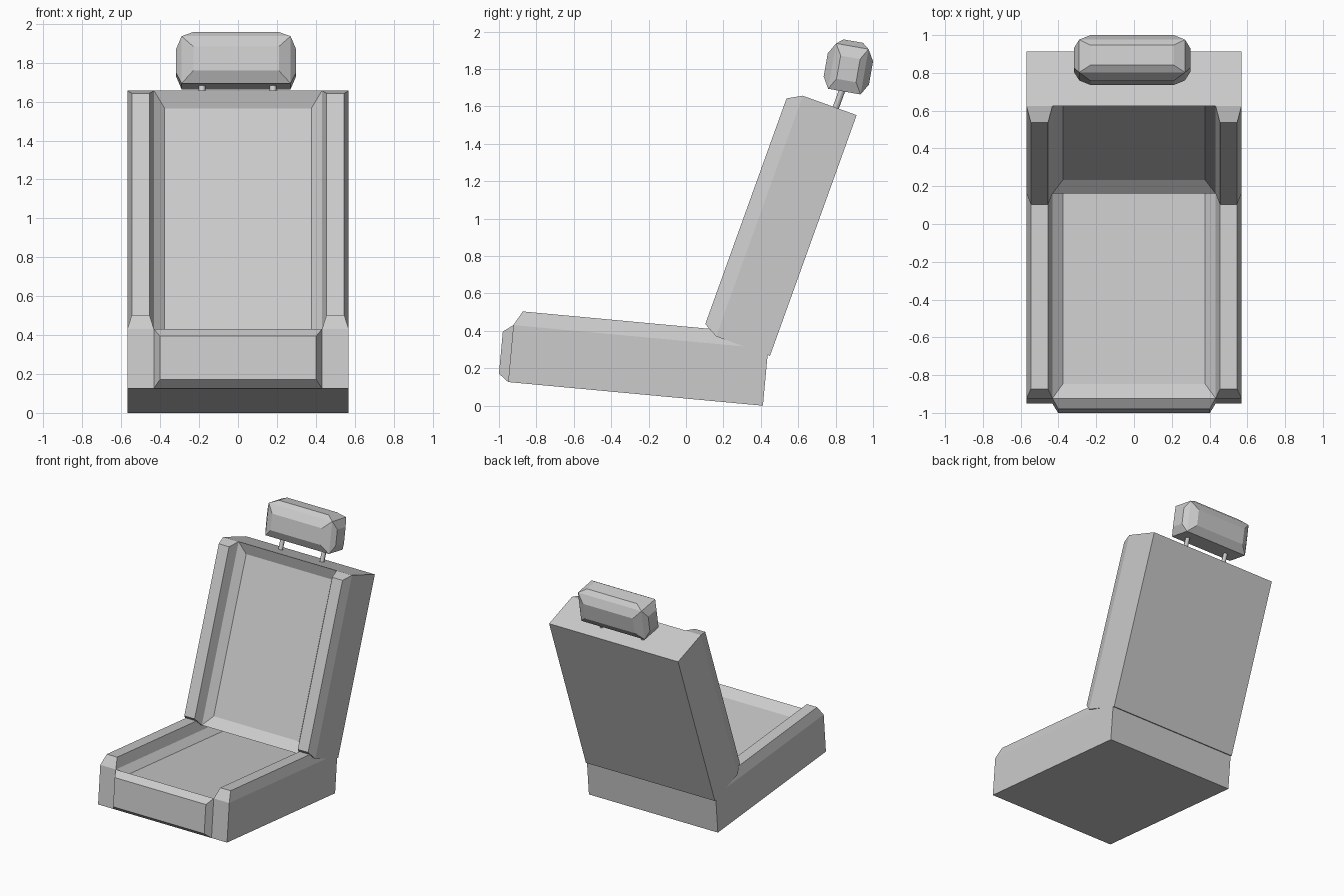
import bpy, bmesh
from math import radians, sin, cos
from mathutils import Vector, Matrix

if "Cube" in bpy.data.objects:
    bpy.data.objects.remove(bpy.data.objects["Cube"])


def padded_box(name, lo, hi, pads, origin, angle):
    """Box in a tilted frame; each pad = (face direction, inset xyz, height)."""
    lo, hi = Vector(lo), Vector(hi)
    size = hi - lo
    bm = bmesh.new()
    bmesh.ops.create_cube(bm, size=1)
    for v in bm.verts:
        c = v.co
        v.co = (lo + hi) / 2 + Vector((c.x * size.x, c.y * size.y, c.z * size.z))
    for direction, inset, height in pads:
        d = Vector(direction)
        bm.normal_update()
        face = max((f for f in bm.faces),
                   key=lambda f: f.normal.dot(d) + 0.001 * f.calc_area())
        new = bmesh.ops.extrude_discrete_faces(bm, faces=[face])["faces"][0]
        mid = new.calc_center_median()
        for v in new.verts:
            for i in range(3):
                off = v.co[i] - mid[i]
                if abs(off) > 1e-5:
                    v.co[i] -= inset[i] * (1 if off > 0 else -1)
            v.co += d * height
    bmesh.ops.recalc_face_normals(bm, faces=bm.faces)
    me = bpy.data.meshes.new(name)
    bm.to_mesh(me)
    bm.free()
    ob = bpy.data.objects.new(name, me)
    bpy.context.collection.objects.link(ob)
    ob.location = (0, origin[0], origin[1])
    ob.rotation_euler = (radians(angle), 0, 0)
    return ob


UP, FRONT, BACK = (0, 0, 1), (0, -1, 0), (0, 1, 0)
LEFT, RIGHT = (-1, 0, 0), (1, 0, 0)
LENGTH, THICK, INNER, OUTER = 1.368, 0.306, 0.432, 0.569

# Seat and backrest: sunken centre panel between two raised bolsters
for part, origin, angle, extra in (
        ("seat", (-0.951, 0.126), -5.3, [(FRONT, (0.03, 0, 0.04), 0.053)]),
        ("backrest", (0.449, 0.266), 70.2, [])):
    padded_box(part + "_cushion", (-INNER, 0, 0), (INNER, LENGTH, THICK),
               [(UP, (0.055, 0.08, 0), -0.047)] + extra, origin, angle)
    for side, x0, x1 in (("left", -OUTER, -INNER), ("right", INNER, OUTER)):
        padded_box(f"{part}_{side}_bolster", (x0, 0, 0), (x1, LENGTH, THICK),
                   [(UP, (0.023, 0.043, 0), 0.077)], origin, angle)

# Headrest: block with a bulge on every face except the underside
head = padded_box("headrest", (-0.28, -0.088, -0.123), (0.28, 0.088, 0.123),
                  [(UP, (0.06, 0.035, 0), 0.028),
                   (FRONT, (0.06, 0, 0.06), 0.035),
                   (BACK, (0.06, 0, 0.06), 0.035),
                   (LEFT, (0, 0.035, 0.06), 0.028),
                   (RIGHT, (0, 0.035, 0.06), 0.028)],
                  (0.868, 1.8), -10)
head.location.x = -0.01

# Headrest posts
for side, x in (("left", -0.185), ("right", 0.18)):
    bpy.ops.mesh.primitive_cylinder_add(
        vertices=12, radius=0.017, depth=0.2, location=(x, 0.82, 1.645),
        rotation=(radians(-20), 0, 0))
    bpy.context.object.name = f"headrest_{side}_post"
    bpy.ops.object.shade_smooth_by_angle()
